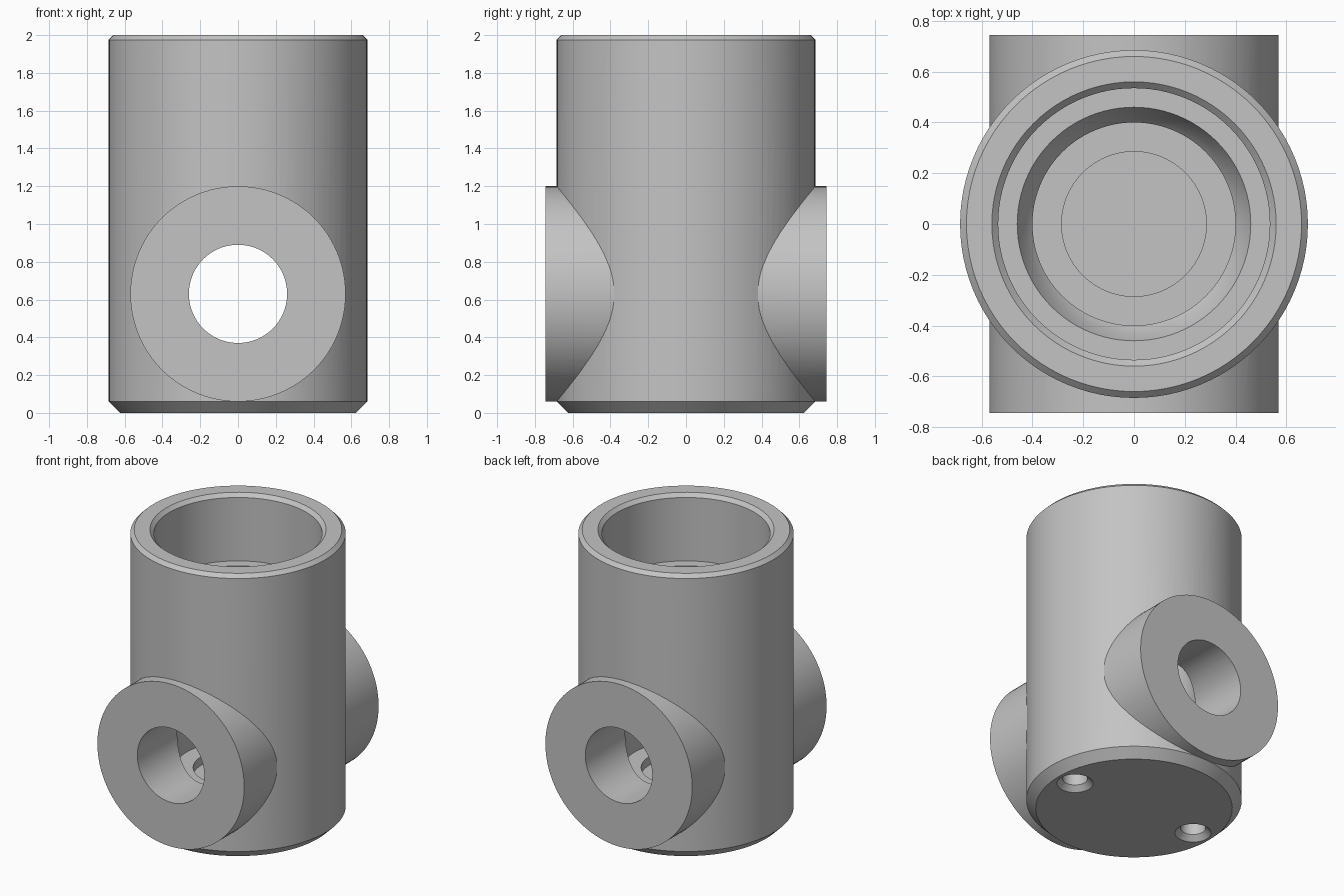
import bpy, bmesh
from math import pi
from mathutils import Matrix, Vector

SEGMENTS = 96

cube = bpy.data.objects.get("Cube")
if cube:
    bpy.data.objects.remove(cube, do_unlink=True)

grey = bpy.data.materials.new("machined grey")
grey.use_nodes = True
colour = (0.55, 0.55, 0.55, 1)
grey.diffuse_color = colour
grey.node_tree.nodes["Principled BSDF"].inputs["Base Color"].default_value = colour


def lathe(name, profile, matrix=None):
    """Closed solid turned around z from (radius, height) points, bottom to top."""
    bm = bmesh.new()
    points = [(0, profile[0][1])] + profile + [(0, profile[-1][1])]
    verts = [bm.verts.new((r, 0, z)) for r, z in points]
    edges = [bm.edges.new(pair) for pair in zip(verts, verts[1:])]
    bmesh.ops.spin(bm, geom=verts + edges, cent=(0, 0, 0), axis=(0, 0, 1),
                   angle=2 * pi, steps=SEGMENTS, use_duplicate=False)
    bmesh.ops.remove_doubles(bm, verts=bm.verts, dist=0.0001)
    bmesh.ops.recalc_face_normals(bm, faces=bm.faces)
    if matrix:
        bm.transform(matrix)
    mesh = bpy.data.meshes.new(name)
    bm.to_mesh(mesh)
    bm.free()
    mesh.materials.append(grey)
    obj = bpy.data.objects.new(name, mesh)
    bpy.context.collection.objects.link(obj)
    return obj


def combine(target, tool, operation):
    """Apply a boolean and discard the tool."""
    mod = target.modifiers.new(operation.lower(), "BOOLEAN")
    mod.operation, mod.solver, mod.object = operation, "EXACT", tool
    bpy.context.view_layer.objects.active = target
    bpy.ops.object.modifier_apply(modifier=mod.name)
    bpy.data.objects.remove(tool, do_unlink=True)


# Main barrel with chamfered ends
body = lathe("valve_body", [(0.625, 0), (0.685, 0.06), (0.685, 1.975), (0.66, 2)])

# Cross pipe stub through front and back
sideways = Matrix.Translation((0, 0, 0.63)) @ Matrix.Rotation(pi / 2, 4, "X")
combine(body, lathe("pipe_stub", [(0.57, -0.745), (0.57, 0.745)], sideways), "UNION")

# Stepped central cavity with chamfered mouth and tapered seat
cavity = [(0.285, 0.27), (0.285, 0.33), (0.40, 0.33), (0.40, 1.42), (0.425, 1.45),
          (0.46, 1.53), (0.535, 1.53), (0.535, 1.975), (0.56, 2), (0.56, 2.1)]
combine(body, lathe("cavity_cutter", cavity), "DIFFERENCE")

# Straight bore along the cross pipe
combine(body, lathe("bore_cutter", [(0.26, -1), (0.26, 1)], sideways), "DIFFERENCE")

# Two countersunk mounting holes in the base
for side in (-1, 1):
    place = Matrix.Translation(Vector((side * 0.49, 0, 0)))
    hole = [(0.115, -0.1), (0.115, 0), (0.08, 0.035), (0.08, 0.28)]
    combine(body, lathe("hole_cutter", hole, place), "DIFFERENCE")

# Smooth round walls, crisp edges
bpy.ops.object.select_all(action="DESELECT")
body.select_set(True)
bpy.context.view_layer.objects.active = body
bpy.ops.object.shade_smooth_by_angle(angle=pi / 9)
